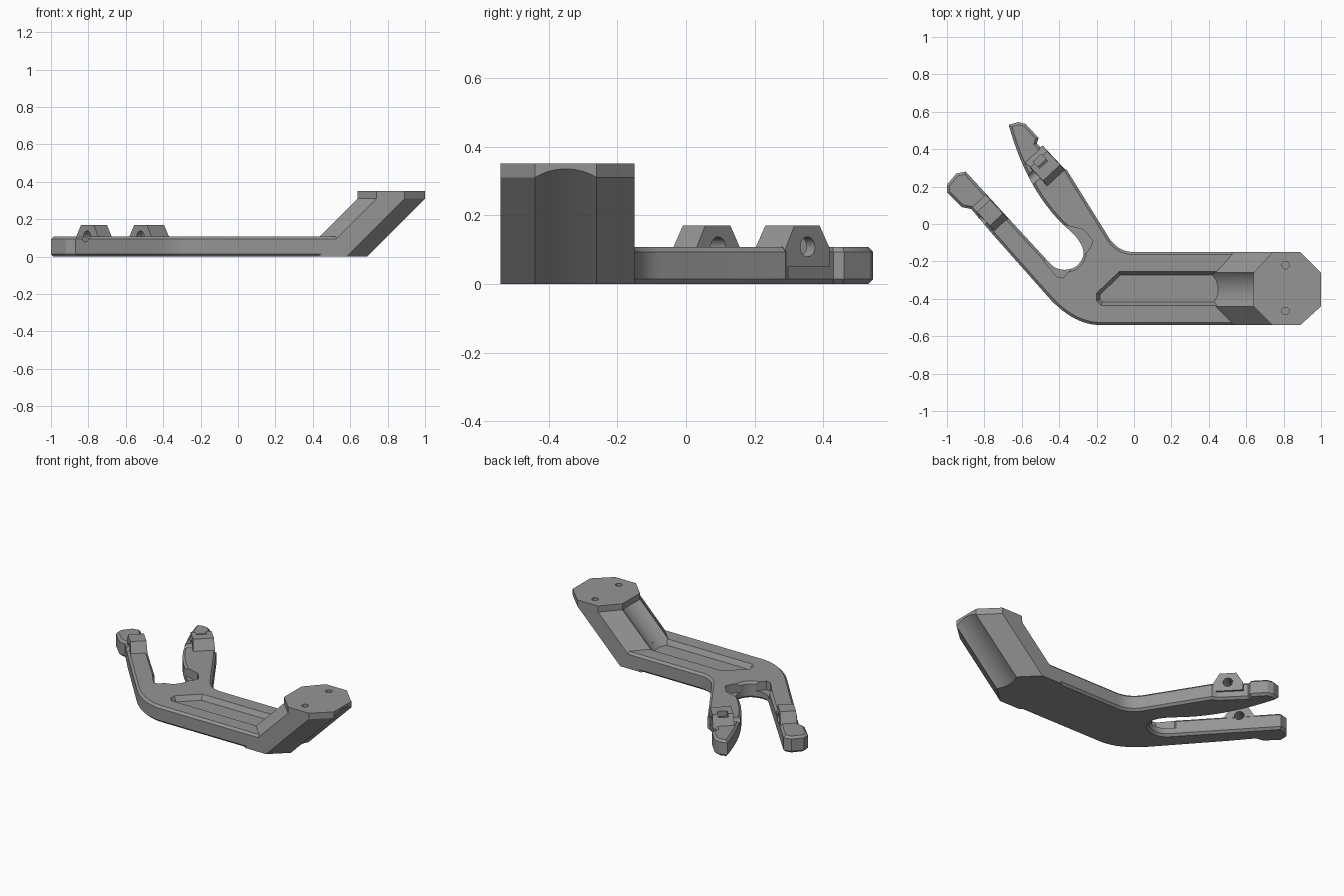
import bpy, bmesh, math
from mathutils import Vector

if "Cube" in bpy.data.objects:
    bpy.data.objects.remove(bpy.data.objects["Cube"])

grey = bpy.data.materials.new("mid_grey")
grey.diffuse_color = (0.3, 0.3, 0.3, 1)
grey.use_nodes = True
grey.node_tree.nodes["Principled BSDF"].inputs["Base Color"].default_value = grey.diffuse_color


def loft(name, loops):
    """Solid from equal-length loops of 3D points, capped at both ends."""
    bm = bmesh.new()
    rings = [[bm.verts.new(p) for p in loop] for loop in loops]
    n = len(rings[0])
    for a, b in zip(rings, rings[1:]):
        for i in range(n):
            j = (i + 1) % n
            bm.faces.new((a[i], a[j], b[j], b[i]))
    bm.faces.new(rings[0][::-1])
    bm.faces.new(rings[-1])
    bmesh.ops.recalc_face_normals(bm, faces=bm.faces)
    me = bpy.data.meshes.new(name)
    bm.to_mesh(me)
    bm.free()
    me.materials.append(grey)
    ob = bpy.data.objects.new(name, me)
    bpy.context.collection.objects.link(ob)
    return ob


def prism(name, pts, z0, z1, lean=None):
    """Vertical prism, or one leaning 45 degrees with its outline true at z = lean."""
    return loft(name, [[(x + (0 if lean is None else z - lean), y, z) for x, y in pts]
                       for z in (z0, z1)])


def rod(name, centre, radius, length, rotation=(0, 0, 0)):
    bpy.ops.mesh.primitive_cylinder_add(vertices=32, radius=radius, depth=length,
                                        location=centre, rotation=rotation)
    ob = bpy.context.object
    ob.name = name
    ob.data.materials.append(grey)
    return ob


def combine(target, tool, operation):
    mod = target.modifiers.new(operation.lower(), 'BOOLEAN')
    mod.operation, mod.solver, mod.object = operation, 'EXACT', tool
    bpy.context.view_layer.objects.active = target
    bpy.ops.object.modifier_apply(modifier=mod.name)
    bpy.data.objects.remove(tool)


def curve(a, b, c, n=10):
    a, b, c = Vector(a), Vector(b), Vector(c)
    ts = [i / n for i in range(n + 1)]
    return [tuple(a * (1 - t) ** 2 + b * 2 * t * (1 - t) + c * t * t) for t in ts]


def inset(pts, d):
    """Move a counter-clockwise outline inward by d."""
    out = []
    for i, p in enumerate(pts):
        p0, p1, p2 = Vector(pts[i - 1]), Vector(p), Vector(pts[(i + 1) % len(pts)])
        e1, e2 = (p1 - p0).normalized(), (p2 - p1).normalized()
        n1, n2 = Vector((-e1.y, e1.x)), Vector((-e2.y, e2.x))
        out.append(tuple(p1 + (n1 + n2) * (d / (1 + n1.dot(n2)))))
    return out


def at(pts, z):
    return [(x, y, z) for x, y in pts]


def groove_outline(x, depth, far):
    """Circular-arc groove section opening toward x = far."""
    half, r = 0.09, (0.09 ** 2 + depth ** 2) / (2 * depth)
    side = -1 if far > x else 1
    pts = []
    for i in range(17):
        y = -half + 2 * half * i / 16
        pts.append((x + side * (math.sqrt(r * r - y * y) - (r - depth)), y - 0.35))
    return pts + [(far, -0.26), (far, -0.44)]


# Forked base plate with chamfered rims
outline = [(0.55, -0.54), (0.55, -0.15)]
outline += curve((0, -0.15), (-0.08, -0.15), (-0.13, -0.08))
outline += [(-0.36, 0.29), (-0.39, 0.30), (-0.52, 0.43), (-0.51, 0.46), (-0.58, 0.535),
            (-0.62, 0.545)]
outline += curve((-0.67, 0.53), (-0.57, 0.17), (-0.36, -0.02), 14)
outline += curve((-0.36, -0.02), (-0.265, -0.10), (-0.27, -0.165))[1:]
outline += curve((-0.27, -0.165), (-0.29, -0.24), (-0.37, -0.245))[1:]
outline += curve((-0.37, -0.245), (-0.42, -0.245), (-0.45, -0.21), 6)[1:]
outline += [(-0.90, 0.28), (-0.95, 0.27), (-1.0, 0.21), (-1.0, 0.17), (-0.92, 0.09),
            (-0.87, 0.08), (-0.76, -0.05)]
outline += curve((-0.45, -0.40), (-0.32, -0.54), (-0.18, -0.54), 12)
rim = inset(outline, 0.014)
bracket = loft("bracket_body", [at(rim, 0), at(outline, 0.014),
                                at(outline, 0.093), at(rim, 0.107)])

# Lowered ledge around the fork
combine(bracket, prism("fork_ledge_cutter",
        [(-0.48, -0.2), (-0.41, -0.285), (-0.38, -0.288), (-0.235, -0.13),
         (-0.22, -0.09), (-0.27, -0.03), (-0.39, 0.0), (-0.46, -0.1)], 0.05, 0.2),
        'DIFFERENCE')

# Long pocket with sloping walls
pocket = [(0.48, -0.435), (0.48, -0.255), (-0.08, -0.255), (-0.20, -0.37),
          (-0.20, -0.41), (-0.175, -0.435)]
combine(bracket, loft("pocket_cutter", [at(inset(pocket, 0.018), 0.075),
                                        at(pocket, 0.107), at(pocket, 0.2)]), 'DIFFERENCE')

# Leaning octagonal riser, grooved on its upper side
octagon = [(0.64, -0.44), (0.74, -0.54), (0.89, -0.54), (1.0, -0.44),
           (1.0, -0.26), (0.89, -0.15), (0.74, -0.15), (0.64, -0.26)]
riser = prism("riser", octagon, 0, 0.31, lean=0.31)
combine(riser, prism("upper_groove_cutter", groove_outline(0.64, 0.045, 0.5),
                     0.02, 0.4, lean=0.31), 'DIFFERENCE')
combine(bracket, riser, 'UNION')

# Mounting pad, lower groove and screw holes
combine(bracket, prism("pad", octagon, 0.31, 0.35), 'UNION')
combine(bracket, prism("lower_groove_cutter", groove_outline(1.0, 0.025, 1.3),
                       -0.05, 0.45, lean=0.31), 'DIFFERENCE')
for y in (-0.22, -0.465):
    combine(bracket, rod("screw_hole_cutter", (0.81, y, 0.33), 0.02, 0.14), 'DIFFERENCE')

# Raised lugs on both fork arms, each with a cross hole
along, across = Vector((-0.68, 0.73)), Vector((0.73, 0.68))


def rect(centre, length, width):
    c = Vector(centre)
    return [tuple(c + along * (length / 2 * s) + across * (width / 2 * t))
            for s, t in ((-1, -1), (1, -1), (1, 1), (-1, 1))]


turn = math.atan2(0.73, -0.68)
for centre, width in (((-0.77, 0.06), 0.10), ((-0.475, 0.31), 0.13)):
    base, top = rect(centre, 0.18, width), rect(centre, 0.10, width * 0.96)
    combine(bracket, loft("lug", [at(base, 0.05), at(base, 0.10), at(top, 0.17)]), 'UNION')
    combine(bracket, rod("cross_hole_cutter", (*centre, 0.108), 0.029, 0.26,
                         (math.pi / 2, 0, turn)), 'DIFFERENCE')

# Nut slot in the inner arm's lug
combine(bracket, prism("nut_slot_cutter", rect((-0.50, 0.335), 0.05, 0.06), 0.09, 0.3),
        'DIFFERENCE')

bpy.ops.object.select_all(action='DESELECT')
bracket.select_set(True)
bpy.context.view_layer.objects.active = bracket
bpy.ops.object.shade_smooth_by_angle(angle=math.radians(25))
